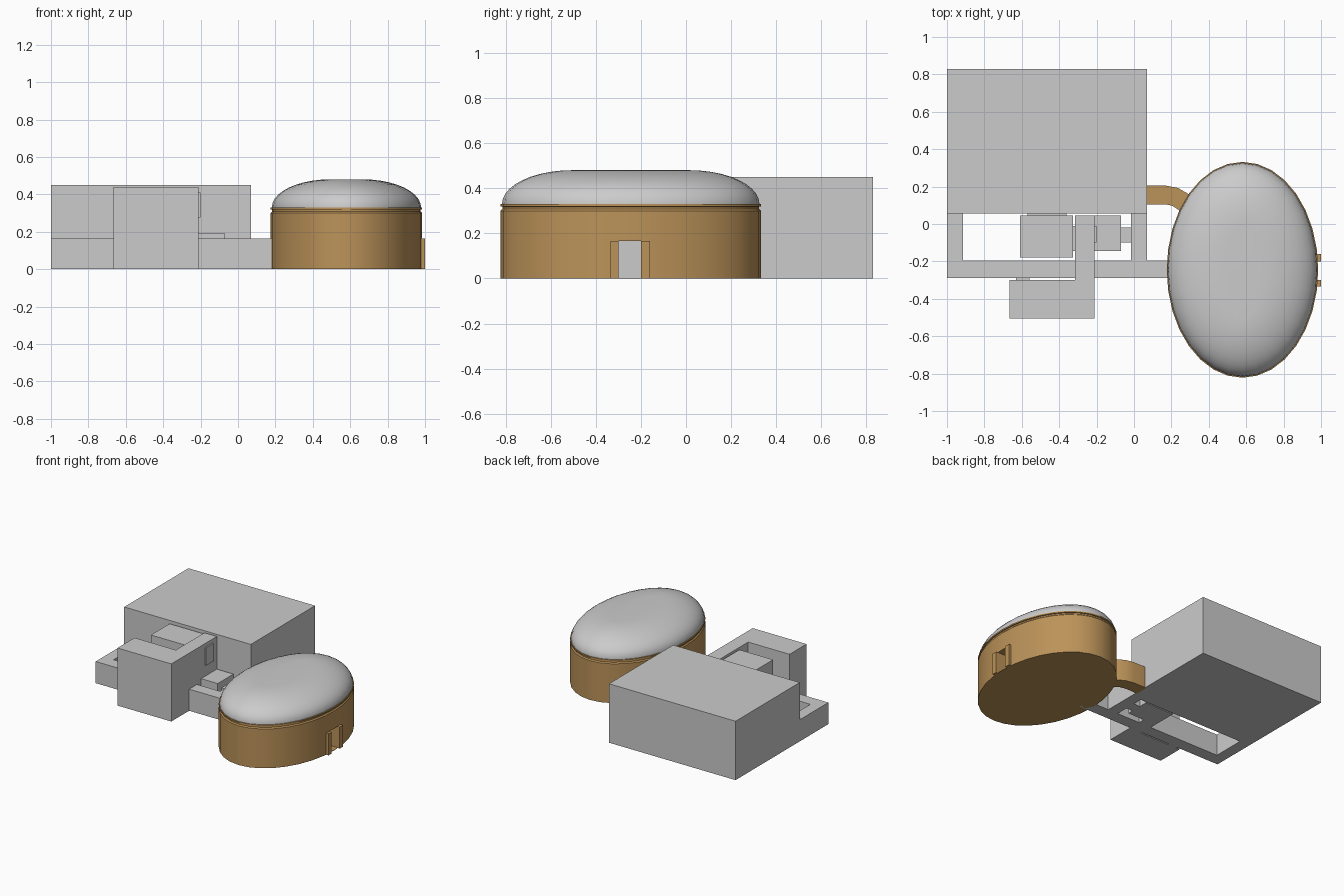
import bpy, bmesh, math

if "Cube" in bpy.data.objects:
    bpy.data.objects.remove(bpy.data.objects["Cube"])

brown = bpy.data.materials.new("tan_brick")
brown.diffuse_color = (0.50, 0.29, 0.10, 1)
brown.use_nodes = True
brown.node_tree.nodes["Principled BSDF"].inputs["Base Color"].default_value = brown.diffuse_color


def make(name, bm, mat=None, smooth=False):
    bmesh.ops.recalc_face_normals(bm, faces=bm.faces)
    me = bpy.data.meshes.new(name)
    bm.to_mesh(me)
    bm.free()
    ob = bpy.data.objects.new(name, me)
    bpy.context.collection.objects.link(ob)
    if mat:
        me.materials.append(mat)
    if smooth:
        bpy.ops.object.select_all(action='DESELECT')
        ob.select_set(True)
        bpy.context.view_layer.objects.active = ob
        bpy.ops.object.shade_smooth_by_angle(angle=math.radians(32))
    return ob


def prism(name, outline, z0, z1, mat=None, smooth=False):
    bm = bmesh.new()
    face = bm.faces.new([bm.verts.new((x, y, z0)) for x, y in outline])
    top = bmesh.ops.extrude_face_region(bm, geom=[face], use_keep_orig=True)["geom"]
    for v in top:
        if isinstance(v, bmesh.types.BMVert):
            v.co.z = z1
    return make(name, bm, mat, smooth)


def box(name, x0, x1, y0, y1, z0, z1, mat=None):
    return prism(name, [(x0, y0), (x1, y0), (x1, y1), (x0, y1)], z0, z1, mat)


def oval_loft(name, profile, mat=None, n=32):
    """Stack of ovals; profile is (inset, z) pairs."""
    bm = bmesh.new()
    rings = []
    for d, z in profile:
        rings.append([bm.verts.new((0.58 + (0.405 - d) * math.cos(a), -0.245 + (0.577 - d) * math.sin(a), z))
                      for a in (2 * math.pi * i / n for i in range(n))])
    for r, s in zip(rings, rings[1:]):
        for i in range(n):
            j = (i + 1) % n
            bm.faces.new((r[i], r[j], s[j], s[i]))
    bm.faces.new(rings[0])
    bm.faces.new(rings[-1])
    return make(name, bm, mat, True)


# Large hall
box("main_hall", -1, 0.07, 0.055, 0.83, 0, 0.45)

# Low corridor around the courtyard
prism("courtyard_corridor", [(-1, -0.29), (0.25, -0.29), (0.25, -0.195), (0.07, -0.195), (0.07, 0.055),
                             (-0.015, 0.055), (-0.015, -0.195), (-0.915, -0.195), (-0.915, 0.055), (-1, 0.055)],
      0, 0.165)

# L-shaped tower block with its arm
prism("tower_block", [(-0.665, -0.505), (-0.21, -0.505), (-0.21, 0.045), (-0.315, 0.045),
                      (-0.315, -0.30), (-0.665, -0.30)], 0, 0.44)
box("tower_link", -0.63, -0.56, -0.305, -0.285, 0, 0.13)

# Raised room and small annex with their links
box("raised_room", -0.61, -0.325, -0.18, 0.045, 0.25, 0.43)
box("raised_room_side_link", -0.33, -0.31, -0.145, -0.01, 0.275, 0.41)
box("raised_room_hall_link", -0.57, -0.36, 0.04, 0.06, 0.275, 0.41)
box("arm_window", -0.215, -0.20, -0.10, -0.01, 0.275, 0.41)
box("annex", -0.215, -0.07, -0.145, 0.045, 0, 0.19)
box("annex_link", -0.075, -0.01, -0.10, -0.02, 0, 0.14)

# Oval building: wall with groove and rim, then domed roof
wall = oval_loft("oval_wall", [(0, 0), (0, 0.30), (0.008, 0.308), (0.008, 0.318), (0, 0.32), (0, 0.33), (0.02, 0.331)], brown)
steps = [i * math.pi / 20 for i in range(11)]
oval_loft("domed_roof", [(0.006, 0.325)] + [(0.006 + 0.31 * (1 - math.cos(t)), 0.33 + 0.15 * math.sin(t)) for t in steps])

# Entrance recess cut into the oval wall, with jambs and door
cutter = box("entrance_cutter", 0.9, 1.1, -0.30, -0.20, 0.003, 0.166)
cutter.hide_render = True
cutter.hide_viewport = True
cut = wall.modifiers.new("entrance", 'BOOLEAN')
cut.operation = 'DIFFERENCE'
cut.object = cutter
for side, y0, y1 in (("left", -0.335, -0.30), ("right", -0.20, -0.16)):
    box("entrance_jamb_" + side, 0.92, 1.0, y0, y1, 0, 0.165, brown)
box("entrance_door", 0.89, 0.905, -0.30, -0.20, 0.003, 0.165)

# Curved passage from hall to oval building
path = [(0.06, 0.155, 90), (0.17, 0.155, 88), (0.22, 0.145, 72), (0.27, 0.115, 55), (0.33, 0.06, 48)]
offset = lambda p, s: (p[0] + s * math.cos(math.radians(p[2])), p[1] + s * math.sin(math.radians(p[2])))
prism("curved_passage", [offset(p, -0.05) for p in path] + [offset(p, 0.05) for p in reversed(path)],
      0, 0.165, brown, True)
